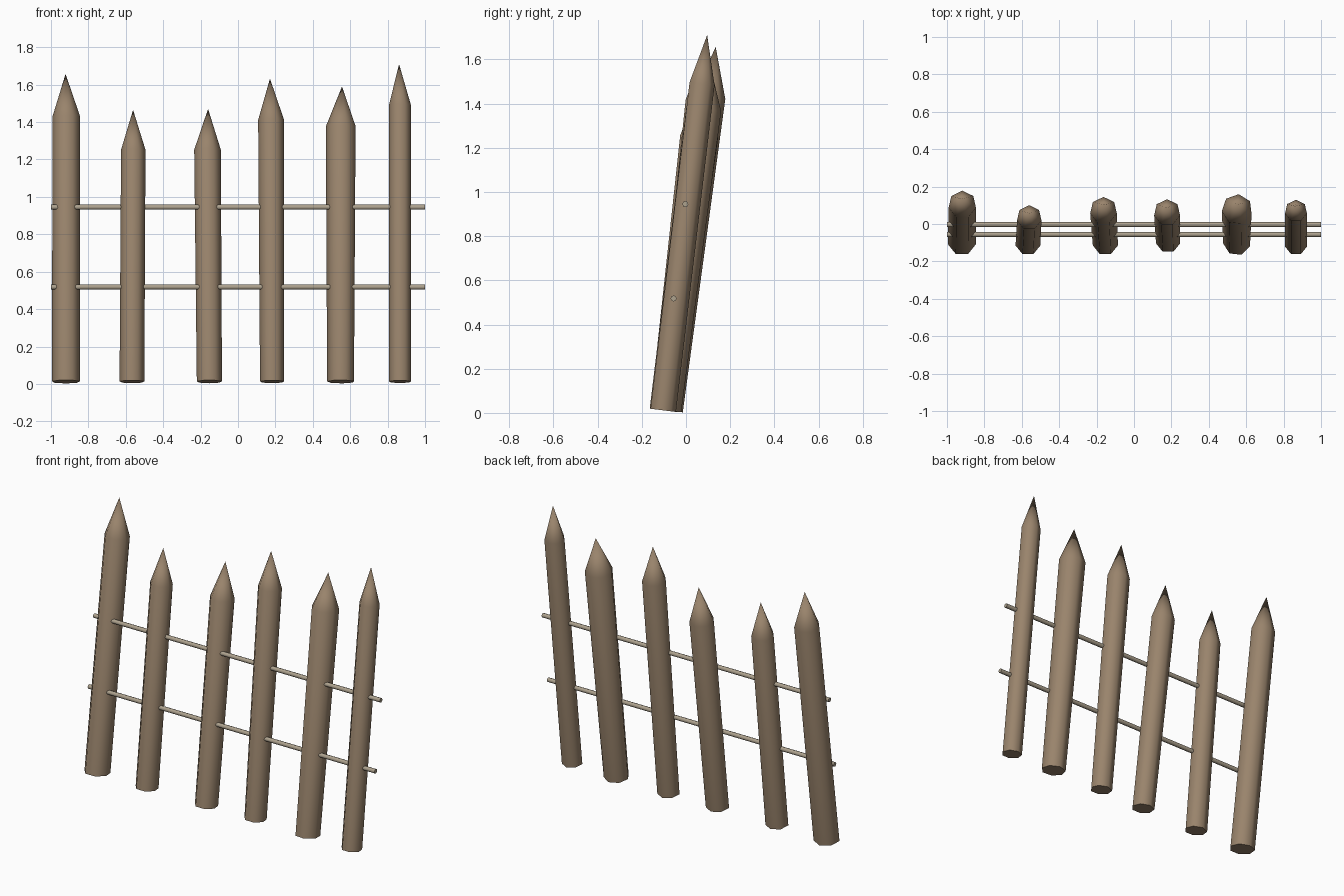
import bpy, bmesh, math
from mathutils import Vector

if "Cube" in bpy.data.objects:
    bpy.data.objects.remove(bpy.data.objects["Cube"])

TILT = math.radians(7.1)
SIDES = 7


def material(name, color):
    m = bpy.data.materials.new(name)
    m.diffuse_color = (*color, 1)
    m.use_nodes = True
    m.node_tree.nodes["Principled BSDF"].inputs["Base Color"].default_value = m.diffuse_color
    return m


def finish(name, bm, mat, angle):
    bmesh.ops.recalc_face_normals(bm, faces=bm.faces[:])
    me = bpy.data.meshes.new(name)
    bm.to_mesh(me)
    bm.free()
    me.materials.append(mat)
    ob = bpy.data.objects.new(name, me)
    bpy.context.collection.objects.link(ob)
    bpy.ops.object.select_all(action='DESELECT')
    ob.select_set(True)
    bpy.context.view_layer.objects.active = ob
    bpy.ops.object.shade_smooth_by_angle(angle=math.radians(angle))


def ring(bm, c, r, turn):
    # ring perpendicular to the leaning axis, one corner at the back
    out = []
    for i in range(SIDES):
        a = math.radians(90 + turn) + math.tau * i / SIDES
        out.append(bm.verts.new(c + r * Vector((
            math.cos(a), math.sin(a) * math.cos(TILT), -math.sin(a) * math.sin(TILT)))))
    return out


def stake(name, foot, shoulder, tip, lean, turn, mat):
    (xb, rb, yb), (xs, rs, zs), (xt, zt) = foot, shoulder, tip
    bm = bmesh.new()
    low = ring(bm, Vector((xb, yb, 0.012)), rb, turn)
    top = ring(bm, Vector((xs, yb + lean * zs, zs)), rs, turn)
    apex = bm.verts.new((xt, yb + lean * zt, zt))
    bm.faces.new(low)
    for i in range(SIDES):
        j = (i + 1) % SIDES
        bm.faces.new((low[i], low[j], top[j], top[i]))
        bm.faces.new((top[i], top[j], apex))
    finish(name, bm, mat, 60)


wood = material("stake_wood", (0.32, 0.23, 0.15))
pole = material("rail_wood", (0.42, 0.36, 0.27))

# Sharpened stakes: foot (x, radius, y), shoulder (x, radius, z), tip (x, z), lean, turn
stakes = [
    ((-0.920, 0.077, -0.091), (-0.918, 0.075, 1.43), (-0.922, 1.657), 0.136, 0),
    ((-0.567, 0.068, -0.100), (-0.560, 0.067, 1.25), (-0.561, 1.465), 0.107, 0),
    ((-0.153, 0.069, -0.099), (-0.163, 0.073, 1.25), (-0.160, 1.470), 0.137, 0),
    ((0.182, 0.066, -0.089), (0.177, 0.071, 1.41), (0.171, 1.632), 0.107, 0),
    ((0.550, 0.074, -0.095), (0.551, 0.082, 1.375), (0.556, 1.590), 0.126, -6),
    ((0.866, 0.061, -0.106), (0.866, 0.060, 1.49), (0.861, 1.710), 0.118, 0),
]
for n, s in enumerate(stakes, 1):
    stake(f"stake_{n}", *s, wood)

# Two thin horizontal rails running through the stakes
for name, y, z in (("upper_rail", -0.003, 0.945), ("lower_rail", -0.056, 0.518)):
    bm = bmesh.new()
    bmesh.ops.create_cone(bm, cap_ends=True, segments=8, radius1=0.0138, radius2=0.0138, depth=2)
    for v in bm.verts:
        v.co = Vector((v.co.z, v.co.x + y, v.co.y + z))
    finish(name, bm, pole, 60)
